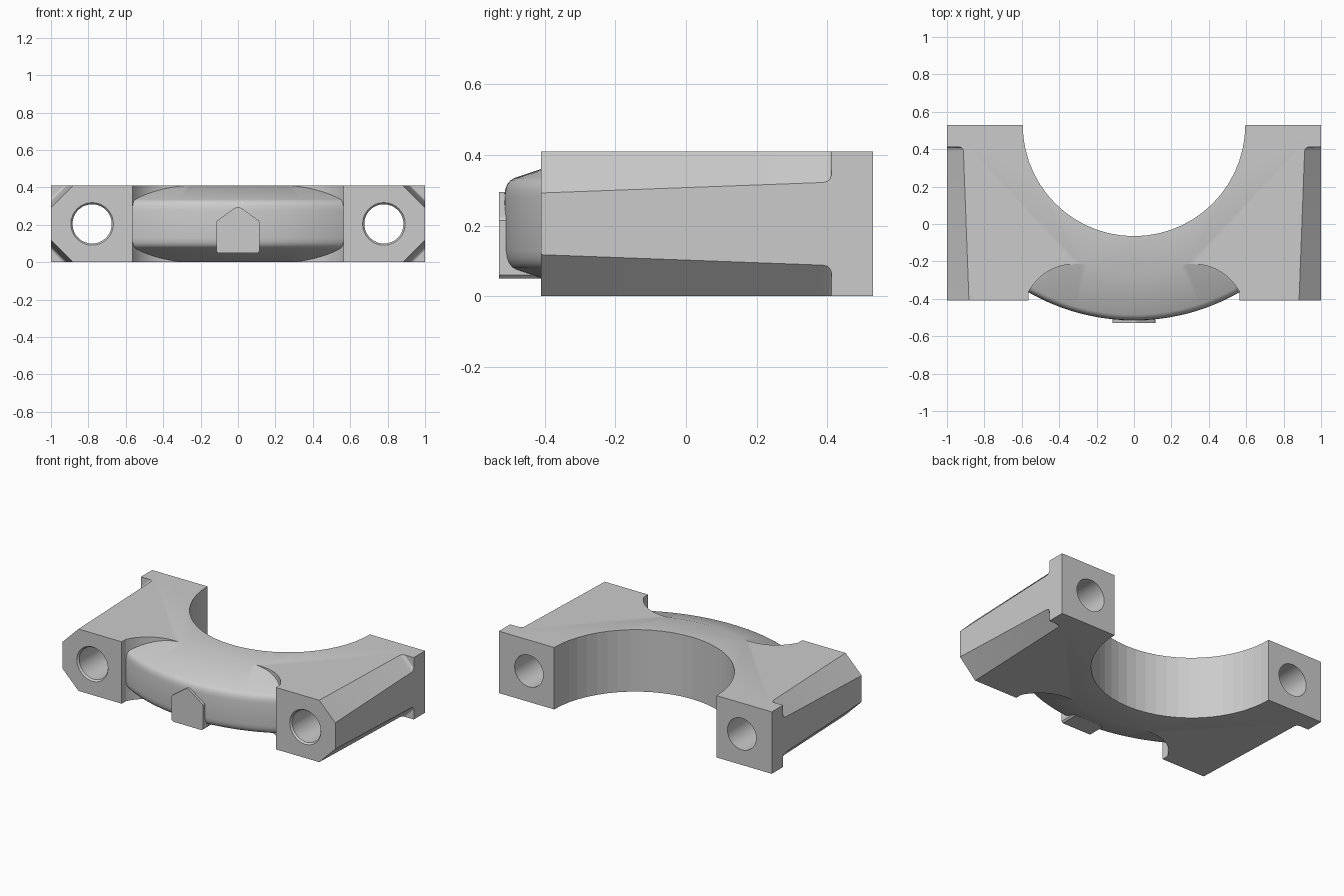
import bpy, bmesh
from math import sin, cos, pi, radians, hypot
from mathutils import Vector

cube = bpy.data.objects.get("Cube")
if cube:
    bpy.data.objects.remove(cube, do_unlink=True)

H = 0.41            # thickness of the cap
MID = H / 2
BACK, FRONT = 0.53, -0.41
BORE = 0.595


def loft(name, rings):
    """Closed solid skinned through rings of equal point count."""
    bm = bmesh.new()
    loops = [[bm.verts.new(p) for p in ring] for ring in rings]
    n = len(loops[0])
    for a, b in zip(loops, loops[1:]):
        for i in range(n):
            j = (i + 1) % n
            bm.faces.new((a[i], a[j], b[j], b[i]))
    bm.faces.new(loops[0])
    bm.faces.new(loops[-1])
    bmesh.ops.recalc_face_normals(bm, faces=bm.faces[:])
    mesh = bpy.data.meshes.new(name)
    bm.to_mesh(mesh)
    bm.free()
    ob = bpy.data.objects.new(name, mesh)
    bpy.context.collection.objects.link(ob)
    return ob


def prism_z(name, outline, z0, z1):
    return loft(name, [[(x, y, z) for x, y in outline] for z in (z0, z1)])


def arc(cx, cy, r, a0, a1, steps):
    angles = [radians(a0 + (a1 - a0) * i / steps) for i in range(steps + 1)]
    return [(cx + r * cos(a), cy + r * sin(a)) for a in angles]


def activate(ob):
    bpy.ops.object.select_all(action='DESELECT')
    ob.select_set(True)
    bpy.context.view_layer.objects.active = ob


def subtract(ob, cutter):
    cutter.hide_render = True
    mod = ob.modifiers.new("cut", 'BOOLEAN')
    mod.operation, mod.solver, mod.object = 'DIFFERENCE', 'EXACT', cutter
    activate(ob)
    bpy.ops.object.modifier_apply(modifier=mod.name)
    bpy.data.objects.remove(cutter, do_unlink=True)


# Main block with half bore, and stock at the front for the bulge
outline = [(1, BACK)] + arc(0, BACK, BORE, 0, -180, 28) + [
    (-1, BACK), (-1, FRONT), (-0.55, FRONT), (-0.55, -0.56),
    (0.55, -0.56), (0.55, FRONT), (1, FRONT)]
body = prism_z("cap_body", outline, 0, H)

# Bulge form: tapered section with rounded nose, swept about a far centre
upper = [(0.8, 0.437), (1.105, 0.335), (1.117, 0.328), (1.126, 0.317),
         (1.132, 0.302), (1.135, 0.28)]
section = upper + [(r, H - z) for r, z in reversed(upper)]
SWEEP, STEPS = 33, 32
rings = []
for i in range(STEPS + 1):
    a = radians(-SWEEP + 2 * SWEEP * i / STEPS)
    rings.append([(r * sin(a), 0.62 - r * cos(a), z) for r, z in section])
form = loft("bulge_form", rings)

# Front pocket: everything in its outline goes except the bulge
side = [(0.565, -0.7)] + arc(0.32, -0.49, 0.275, 27, 90, 12)
pocket = prism_z("pocket_cutter", side + [(-x, y) for x, y in reversed(side)],
                 -0.1, H + 0.1)
subtract(pocket, form)
subtract(body, pocket)

# Bolt holes with a small lead-in chamfer at the front
hole = [(FRONT - 0.1, 0.114), (FRONT, 0.114), (FRONT + 0.012, 0.105),
        (BACK + 0.1, 0.105)]
for sx in (-1, 1):
    subtract(body, loft("bolt_hole_cutter", [
        [(x, y, z) for x, z in arc(sx * 0.78, MID, r, 0, 348.75, 31)]
        for y, r in hole]))

# Tapered edge chamfers ending in a small fillet near the back
taper = [(-0.5, 0.121), (0.388, 0.088), (0.4, 0.085), (0.407, 0.079),
         (0.412, 0.068)]
for sx in (-1, 1):
    for sz in (-1, 1):
        rings = []
        for y, s in taper:
            tri = [(0.95 - s, MID + 0.05), (1.05, MID - s - 0.05),
                   (1.05, MID + 0.05)]
            rings.append([(sx * x, y, MID + sz * z) for x, z in tri])
        subtract(body, loft("chamfer_cutter", rings))

# Smooth rounded areas, keep the bore faceted
activate(body)
bpy.ops.object.shade_smooth_by_angle(angle=radians(25))
for p in body.data.polygons:
    near_bore = abs(hypot(p.center.x, p.center.y - BACK) - BORE) < 0.01
    if near_bore and abs(p.normal.z) < 0.01:
        p.use_smooth = False

# Pointed pad on the front of the bulge
half = [(0.105, 0.05), (0.115, 0.06), (0.115, 0.215), (0.108, 0.225),
        (0.022, 0.287), (0.008, 0.295)]
pad = half + [(-x, z) for x, z in reversed(half)]
loft("front_pad", [[(x, y, z) for x, z in pad] for y in (-0.53, -0.41)])
